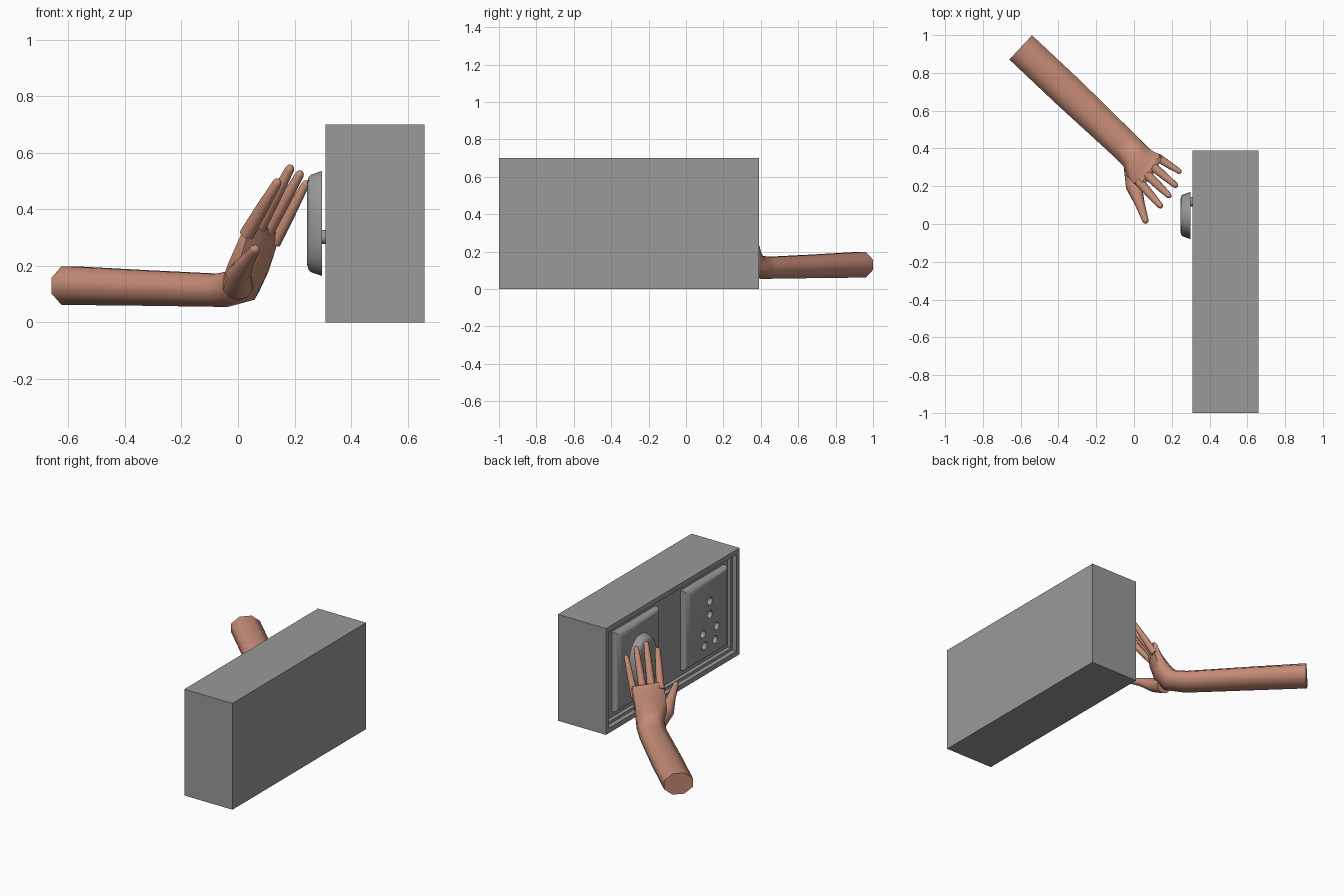
import bpy, bmesh, math
from mathutils import Vector, Matrix

cube = bpy.data.objects.get("Cube")
if cube:
    bpy.data.objects.remove(cube, do_unlink=True)


def material(name, rgb):
    m = bpy.data.materials.new(name)
    m.use_nodes = True
    m.diffuse_color = (*rgb, 1)
    m.node_tree.nodes["Principled BSDF"].inputs["Base Color"].default_value = (*rgb, 1)
    return m


GREY = material("grey", (0.32, 0.32, 0.32))
SKIN = material("skin", (0.56, 0.26, 0.18))


def finish(bm, name, mat, smooth=None):
    bmesh.ops.recalc_face_normals(bm, faces=bm.faces)
    me = bpy.data.meshes.new(name)
    bm.to_mesh(me)
    bm.free()
    me.materials.append(mat)
    ob = bpy.data.objects.new(name, me)
    bpy.context.collection.objects.link(ob)
    bpy.ops.object.select_all(action='DESELECT')
    ob.select_set(True)
    bpy.context.view_layer.objects.active = ob
    if smooth:
        bpy.ops.object.shade_smooth_by_angle(angle=math.radians(smooth))
    return ob


def box(lo, hi):
    bm = bmesh.new()
    lo, hi = Vector(lo), Vector(hi)
    bmesh.ops.create_cube(bm, size=1, matrix=Matrix.Translation((lo + hi) / 2)
                          @ Matrix.Diagonal((*(hi - lo), 1)))
    bmesh.ops.recalc_face_normals(bm, faces=bm.faces)
    return bm, min(bm.faces, key=lambda f: f.calc_center_median().x)


def loft(name, rings, sides, mat, smooth, squareness=1.0):
    """Skin elliptical rings: centre, half width, half thickness, yaw, pitch."""
    bm = bmesh.new()
    loops = []
    for x, y, z, w, t, yaw, pitch in rings:
        a, p = math.radians(yaw), math.radians(pitch)
        fwd = Vector((math.cos(a) * math.cos(p), math.sin(a) * math.cos(p), math.sin(p)))
        across = Vector((-math.sin(a), math.cos(a), 0))
        up = fwd.cross(across)
        loop = []
        for i in range(sides):
            th = 2 * math.pi * (i + 0.5) / sides
            c, s = math.cos(th), math.sin(th)
            c = math.copysign(abs(c) ** squareness, c)
            s = math.copysign(abs(s) ** squareness, s)
            loop.append(bm.verts.new(Vector((x, y, z)) + across * w * c + up * t * s))
        loops.append(loop)
    for a, b in zip(loops, loops[1:]):
        for i in range(sides):
            j = (i + 1) % sides
            bm.faces.new((a[i], a[j], b[j], b[i]))
    bm.faces.new(loops[0])
    bm.faces.new(loops[-1])
    return finish(bm, name, mat, smooth)


def digit(name, points, radii):
    """Tapered round finger through a few points with a rounded tip."""
    pts = [Vector(p) for p in points]
    tip_dir = (pts[-1] - pts[-2]).normalized()
    r = radii[-1]
    pts[-1] -= tip_dir * r
    pts += [pts[-1] + tip_dir * r * 0.7, pts[-1] + tip_dir * r]
    radii = [*radii, r * 0.75, r * 0.3]
    rings = []
    for i, (p, rad) in enumerate(zip(pts, radii)):
        d = pts[min(i + 1, len(pts) - 1)] - pts[max(i - 1, 0)]
        rings.append((*p, rad, rad, math.degrees(math.atan2(d.y, d.x)),
                      math.degrees(math.asin(d.normalized().z))))
    loft(name, rings, 10, SKIN, 60)


# Wall block with a stepped recess on its -x side
bm, face = box((0.31, -1, 0), (0.66, 0.39, 0.7))
for border, depth in ((0.045, 0), (0, 0.03), (0.025, 0), (0, 0.025)):
    if border:
        bmesh.ops.inset_region(bm, faces=[face], thickness=border)
    else:
        out = bmesh.ops.extrude_discrete_faces(bm, faces=[face])
        face = out["faces"][0]
        bmesh.ops.translate(bm, verts=face.verts, vec=(depth, 0, 0))
finish(bm, "wall_block", GREY)

# Two raised socket plates with rounded slopes and six round holes
HOLES = [(0, 0.46), (0, 0.373)] + [(s * w, z) for w, z in ((0.072, 0.27), (0.056, 0.187))
                                   for s in (-1, 1)]
for name, yc in (("left_socket_plate", 0.025), ("right_socket_plate", -0.69)):
    bm, face = box((0.35, yc - 0.225, 0.085), (0.37, yc + 0.225, 0.61))
    for inset, rise in ((0.012, 0.015), (0.02, 0.01), (0.03, 0.006)):
        bmesh.ops.inset_region(bm, faces=[face], thickness=inset, depth=rise)
    plate = finish(bm, name, GREY, 40)
    bm = bmesh.new()
    for dy, z in HOLES:
        bmesh.ops.create_cone(bm, cap_ends=True, segments=16, radius1=0.025, radius2=0.025,
                              depth=0.06, matrix=Matrix.Translation((0.32, yc - 0.015 + dy, z))
                              @ Matrix.Rotation(math.pi / 2, 4, 'Y'))
    cutter = finish(bm, "hole_cutter", GREY)
    cutter.hide_render = True
    mod = plate.modifiers.new("holes", 'BOOLEAN')
    mod.operation, mod.solver, mod.object = 'DIFFERENCE', 'EXACT', cutter
    bpy.context.view_layer.objects.active = plate
    bpy.ops.object.modifier_apply(modifier="holes")
    bpy.data.objects.remove(cutter, do_unlink=True)

# Oval plug head held in front of the left socket, with its pin
loft("plug_head", [(x, 0.045, 0.35, 0.125 - k, 0.187 - k, 180, 0) for x, k in
                   ((0.298, 0), (0.258, 0.014), (0.25, 0.022), (0.245, 0.04))],
     32, GREY, 35, 0.85)
loft("plug_pin", [(x, 0.118, 0.302, 0.026, 0.026, 180, 0) for x in (0.345, 0.29)],
     16, GREY, 40)

# Forearm bending up at the wrist into the palm
loft("forearm_and_palm", [
    (-0.6, 0.935, 0.13, 0.095, 0.074, -43, 0),
    (-0.35, 0.7, 0.122, 0.096, 0.068, -43, 0),
    (-0.06, 0.425, 0.113, 0.088, 0.063, -43, 5),
    (0.01, 0.355, 0.13, 0.088, 0.066, -42, 35),
    (0.035, 0.315, 0.19, 0.1, 0.06, -38, 62),
    (0.065, 0.29, 0.27, 0.108, 0.044, -35, 66),
    (0.084, 0.285, 0.33, 0.106, 0.03, -33, 66),
    (0.092, 0.279, 0.35, 0.096, 0.018, -33, 66)], 8, SKIN, 62)

# Four fingers, each running from inside the palm to its tip
for name, base, tip, r in (
        ("index_finger", (0.03, 0.222, 0.31), (0.145, 0.09, 0.505), 0.026),
        ("middle_finger", (0.066, 0.265, 0.32), (0.19, 0.145, 0.555), 0.026),
        ("ring_finger", (0.1, 0.305, 0.315), (0.225, 0.2, 0.535), 0.025),
        ("little_finger", (0.128, 0.35, 0.28), (0.245, 0.275, 0.5), 0.023)):
    b, t = Vector(base), Vector(tip)
    digit(name, (b, b.lerp(t, 0.5), t), (r, r * 0.85, r * 0.62))

# Thumb
digit("thumb", ((0.0, 0.29, 0.13), (0.0, 0.2, 0.165), (0.03, 0.11, 0.215), (0.065, 0.005, 0.265)),
      (0.055, 0.045, 0.027, 0.018))
